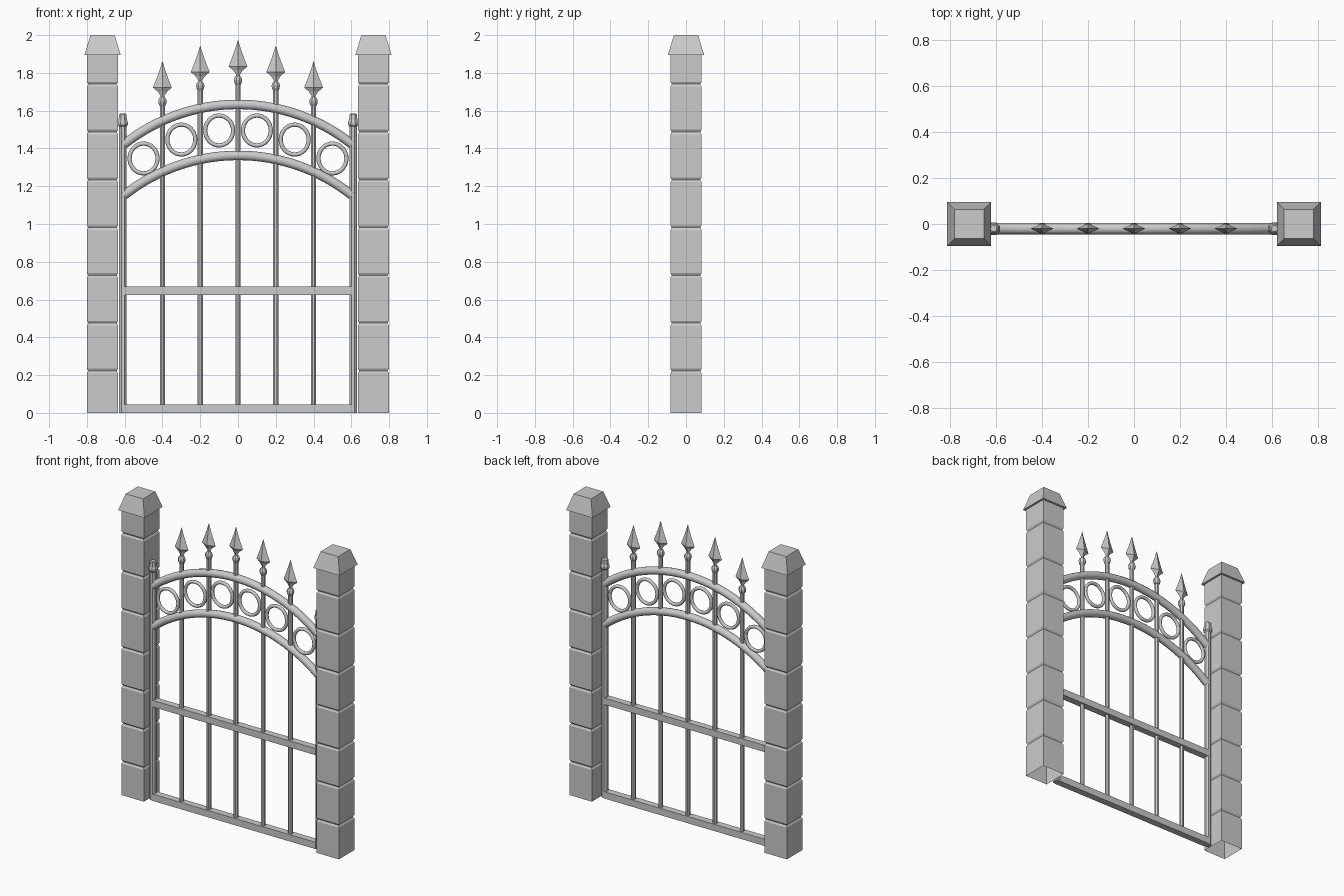
import bpy, bmesh
from math import pi, sin, cos, sqrt, asin

if "Cube" in bpy.data.objects:
    bpy.data.objects.remove(bpy.data.objects["Cube"])

GATE_Y = -0.02


def finish(bm, name, smooth=False):
    bmesh.ops.recalc_face_normals(bm, faces=bm.faces)
    me = bpy.data.meshes.new(name)
    bm.to_mesh(me)
    bm.free()
    ob = bpy.data.objects.new(name, me)
    bpy.context.collection.objects.link(ob)
    if smooth:
        smooth_object(ob)
    return ob


def smooth_object(ob):
    bpy.ops.object.select_all(action='DESELECT')
    ob.select_set(True)
    bpy.context.view_layer.objects.active = ob
    bpy.ops.object.shade_smooth_by_angle(angle=0.7)


def lathe(name, profile, sides, x, y, phase=0.0, sy=1.0, bottom=True):
    """Stack of polygon rings from (radius, z) pairs, capped at the ends."""
    bm = bmesh.new()
    rings = []
    for r, z in profile:
        rings.append([bm.verts.new((x + r * cos(phase + 2 * pi * i / sides),
                                    y + sy * r * sin(phase + 2 * pi * i / sides), z))
                      for i in range(sides)])
    for a, b in zip(rings, rings[1:]):
        for i in range(sides):
            j = (i + 1) % sides
            bm.faces.new((a[i], a[j], b[j], b[i]))
    if bottom:
        bm.faces.new(rings[0])
    bm.faces.new(rings[-1])
    return finish(bm, name)


def square(name, profile, x, bottom=True):
    return lathe(name, [(h * sqrt(2), z) for h, z in profile], 4, x, 0, pi / 4, bottom=bottom)


def tube(name, points, radius, cyclic=False):
    cu = bpy.data.curves.new(name, 'CURVE')
    cu.dimensions = '3D'
    cu.bevel_depth = radius
    cu.bevel_resolution = 4
    cu.use_fill_caps = True
    sp = cu.splines.new('POLY')
    sp.points.add(len(points) - 1)
    for p, co in zip(sp.points, points):
        p.co = (*co, 1)
    sp.use_cyclic_u = cyclic
    ob = bpy.data.objects.new(name, cu)
    bpy.context.collection.objects.link(ob)
    bpy.ops.object.select_all(action='DESELECT')
    ob.select_set(True)
    bpy.context.view_layer.objects.active = ob
    bpy.ops.object.convert(target='MESH')
    smooth_object(bpy.context.view_layer.objects.active)


def rail(name, z0, z1, depth):
    bm = bmesh.new()
    bmesh.ops.create_cube(bm, size=1)
    for v in bm.verts:
        v.co.x *= 1.2
        v.co.y = v.co.y * depth + GATE_Y
        v.co.z = (z0 + z1) / 2 + v.co.z * (z1 - z0)
    finish(bm, name)


# Stone pillars with V joints, tapered caps, and hinge posts
for side, s in (("left", -1), ("right", 1)):
    px = s * 0.717
    prof = [(0.082, 0)]
    for i in range(7):
        z = 0.222 + i * 0.253
        prof += [(0.082, z - 0.012), (0.075, z), (0.082, z + 0.012)]
    square(side + "_pillar", prof + [(0.082, 1.9)], px, bottom=False)
    square(side + "_pillar_cap", [(0.096, 1.895), (0.064, 2.0)], px)
    lathe(side + "_gate_post", [(0.021, 0), (0.021, 1.525)], 8, s * 0.61, GATE_Y, pi / 8)
    lathe(side + "_post_finial", [(0.021, 1.515), (0.029, 1.525), (0.029, 1.54),
                                  (0.024, 1.55), (0.021, 1.58), (0.014, 1.586)],
          8, s * 0.61, GATE_Y, pi / 8)

# Horizontal rails
rail("bottom_rail", 0.0, 0.045, 0.045)
rail("middle_rail", 0.624, 0.668, 0.045)

# Curved top rails
R = 0.969
half = asin(0.603 / R)
for name, apex in (("upper_arch", 1.633), ("lower_arch", 1.363)):
    pts = [(R * sin(half * k / 16), GATE_Y, apex - R + R * cos(half * k / 16))
           for k in range(-16, 17)]
    tube(name, pts, 0.025)

# Rings between the arches
for x, z in ((0.1, 1.495), (0.3, 1.447), (0.5, 1.347)):
    for side, s in (("left", -1), ("right", 1)):
        pts = [(s * x + 0.074 * cos(2 * pi * k / 32), GATE_Y,
                z + 0.079 * sin(2 * pi * k / 32)) for k in range(32)]
        tube(side + "_ring", pts, 0.011, cyclic=True)

# Vertical bars with ball collars and spearheads
for x, tip in ((-0.4, 1.86), (-0.2, 1.942), (0, 1.972), (0.2, 1.942), (0.4, 1.86)):
    lathe("bar", [(0.015, 0.02), (0.015, tip - 0.2)], 8, x, GATE_Y, pi / 8)
    ball = [(0.016, -0.235), (0.022, -0.222), (0.024, -0.21), (0.021, -0.198), (0.011, -0.186)]
    lathe("bar_ball", [(r, tip + z) for r, z in ball], 8, x, GATE_Y, pi / 8)
    head = [(0.009, -0.2), (0.011, -0.18), (0.026, -0.158), (0.05, -0.138),
            (0.031, -0.09), (0.015, -0.045), (0.001, 0)]
    lathe("spearhead", [(r, tip + z) for r, z in head], 4, x, GATE_Y, 0, sy=0.45)
